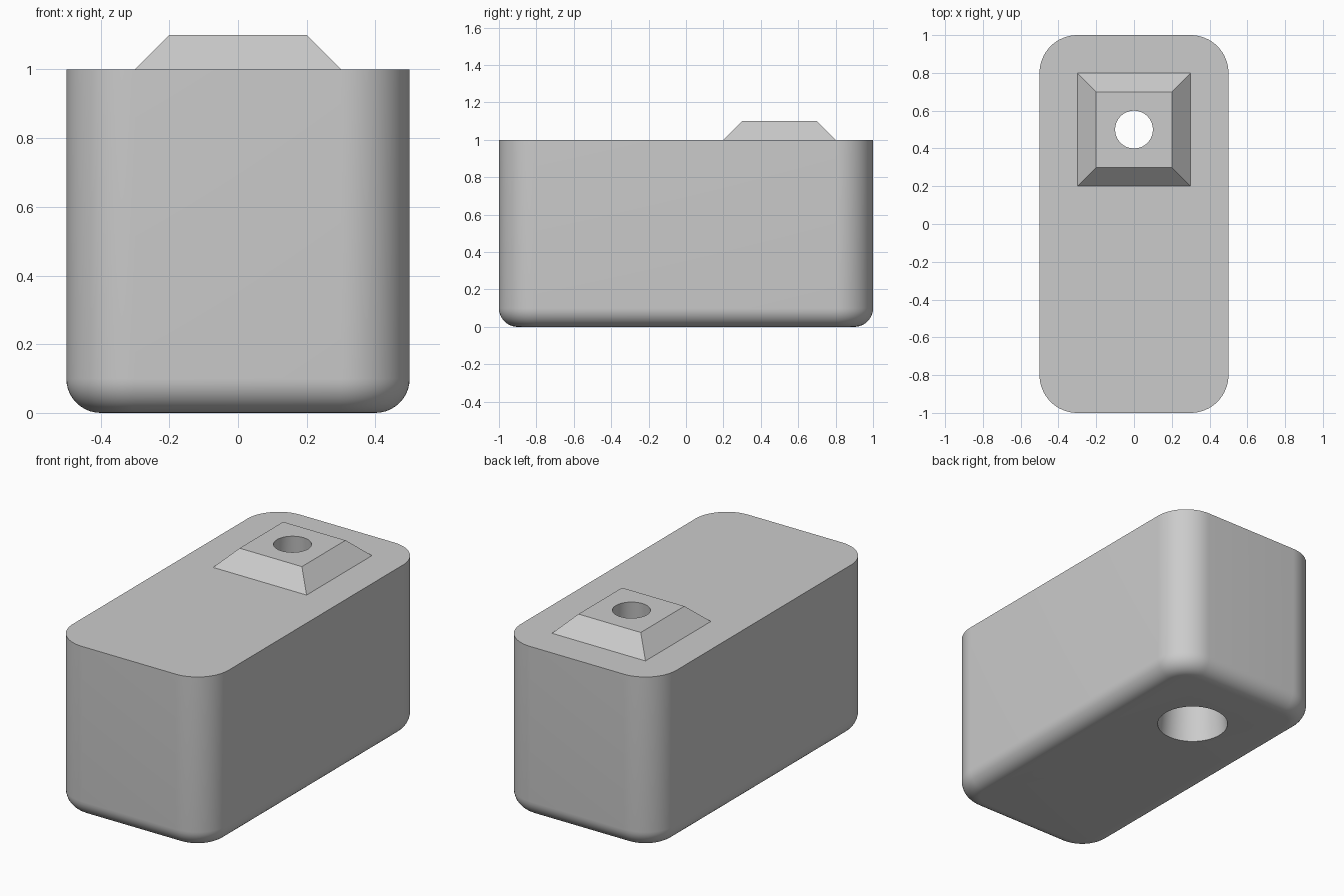
import bpy, bmesh, math
from mathutils import Matrix

default = bpy.data.objects.get("Cube")
if default:
    bpy.data.objects.remove(default, do_unlink=True)

GREY = (0.6, 0.6, 0.6, 1.0)
mat = bpy.data.materials.new("plain grey")
mat.use_nodes = True
mat.diffuse_color = GREY
mat.node_tree.nodes["Principled BSDF"].inputs["Base Color"].default_value = GREY


def make_object(name, bm):
    bmesh.ops.recalc_face_normals(bm, faces=bm.faces)
    mesh = bpy.data.meshes.new(name)
    bm.to_mesh(mesh)
    bm.free()
    mesh.materials.append(mat)
    obj = bpy.data.objects.new(name, mesh)
    bpy.context.collection.objects.link(obj)
    return obj


def cone(name, sides, r_low, r_high, z_low, z_high, y, turn=0.0):
    bm = bmesh.new()
    place = Matrix.Translation((0, y, (z_low + z_high) / 2)) @ Matrix.Rotation(turn, 4, "Z")
    bmesh.ops.create_cone(bm, cap_ends=True, segments=sides, radius1=r_low,
                          radius2=r_high, depth=z_high - z_low, matrix=place)
    return make_object(name, bm)


def combine(target, tool, operation):
    mod = target.modifiers.new(tool.name, "BOOLEAN")
    mod.object, mod.operation, mod.solver = tool, operation, "EXACT"
    bpy.context.view_layer.objects.active = target
    bpy.ops.object.modifier_apply(modifier=mod.name)
    bpy.data.objects.remove(tool, do_unlink=True)


# Block with rounded upright corners and a rounded bottom rim
bm = bmesh.new()
bmesh.ops.create_cube(bm, size=1, matrix=Matrix.Translation((0, 0, 0.5)) @ Matrix.Diagonal((1, 2, 1, 1)))
uprights = [e for e in bm.edges if abs(e.verts[0].co.z - e.verts[1].co.z) > 0.5]
bmesh.ops.bevel(bm, geom=uprights, offset=0.2, segments=16, profile=0.5, affect="EDGES")
rim = [e for e in bm.edges if all(v.co.z < 0.01 for v in e.verts)]
bmesh.ops.bevel(bm, geom=rim, offset=0.1, segments=10, profile=0.5, affect="EDGES")
body = make_object("body", bm)

# Sloped square boss near the back, sunk slightly so that it joins cleanly
boss = cone("boss", 4, 0.35 * math.sqrt(2), 0.2 * math.sqrt(2), 0.95, 1.1, 0.5, math.pi / 4)
combine(body, boss, "UNION")

# Tapered hole through boss and block, wider at the bottom
slope = 0.1 / 1.2
hole = cone("hole_cutter", 64, 0.2, 0.1 - 0.1 * slope, -0.1, 1.2, 0.5)
combine(body, hole, "DIFFERENCE")

# Smooth the curves, keep the corners crisp
bpy.ops.object.select_all(action="DESELECT")
body.select_set(True)
bpy.context.view_layer.objects.active = body
bpy.ops.object.shade_smooth_by_angle(angle=math.radians(30))
